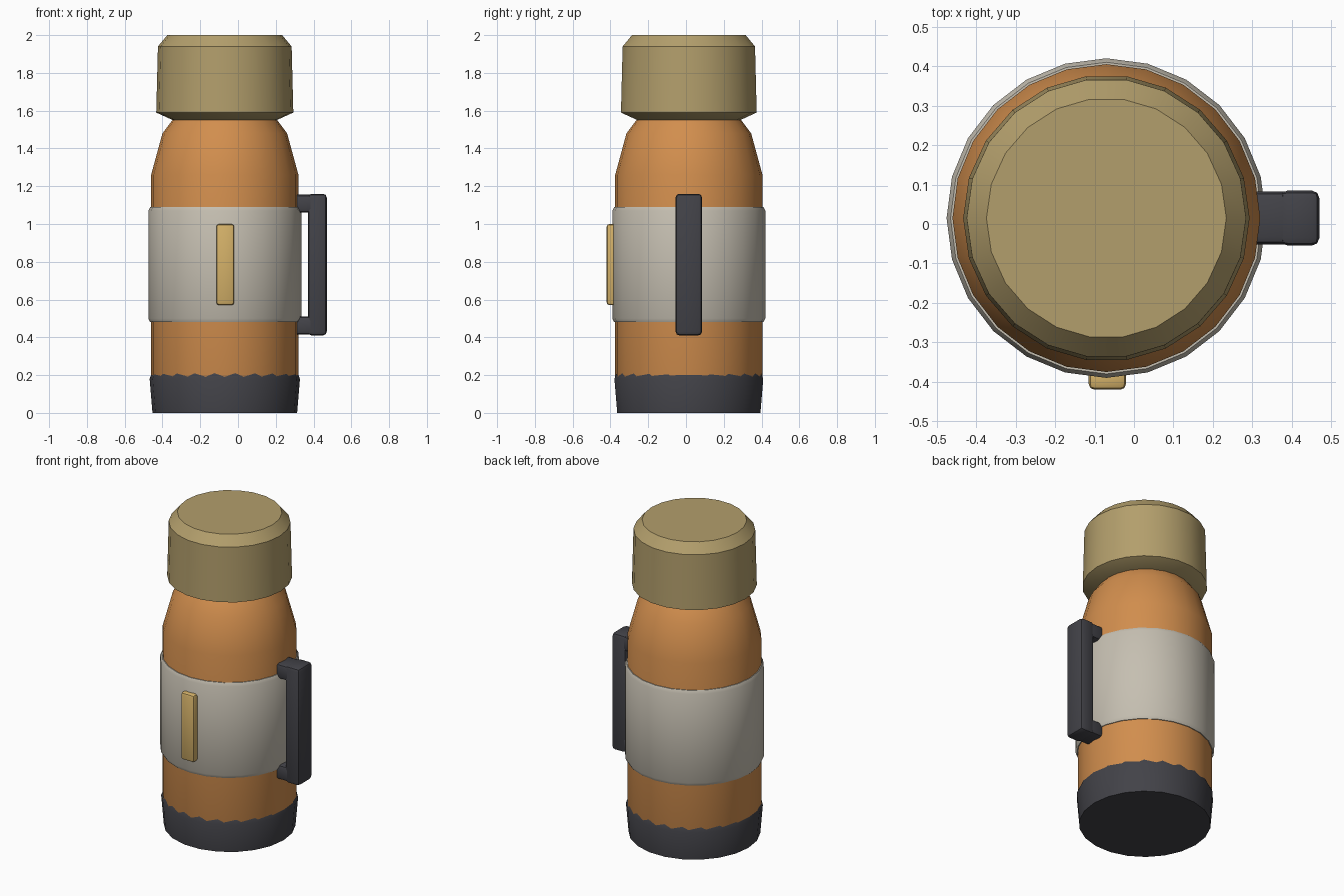
import bpy, bmesh, math
from mathutils import Vector

cube = bpy.data.objects.get("Cube")
if cube:
    bpy.data.objects.remove(cube, do_unlink=True)

CX, CY = -0.07, 0.015  # axis of the flask


def material(name, rgb):
    m = bpy.data.materials.new(name)
    m.use_nodes = True
    m.diffuse_color = (*rgb, 1)
    m.node_tree.nodes["Principled BSDF"].inputs["Base Color"].default_value = (*rgb, 1)
    return m


orange = material("burnt orange", (0.64, 0.27, 0.075))
tan = material("khaki tan", (0.45, 0.345, 0.15))
grey = material("warm grey", (0.56, 0.52, 0.44))
gold = material("pale gold", (0.66, 0.44, 0.14))
dark = material("charcoal", (0.055, 0.055, 0.065))


def finish(name, bm, mat, angle=30):
    bmesh.ops.recalc_face_normals(bm, faces=bm.faces)
    me = bpy.data.meshes.new(name)
    bm.to_mesh(me)
    bm.free()
    me.materials.append(mat)
    ob = bpy.data.objects.new(name, me)
    bpy.context.collection.objects.link(ob)
    bpy.ops.object.select_all(action='DESELECT')
    ob.select_set(True)
    bpy.context.view_layer.objects.active = ob
    bpy.ops.object.shade_smooth_by_angle(angle=math.radians(angle))
    return ob


def lathe(name, profile, sides, mat):
    """Capped solid of revolution from (radius, height) points."""
    bm = bmesh.new()
    rings = []
    for r, z in profile:
        rings.append([bm.verts.new((CX + r * math.cos(a), CY + r * math.sin(a), z))
                      for a in (math.tau * i / sides for i in range(sides))])
    for lo, hi in zip(rings, rings[1:]):
        for i in range(sides):
            j = (i + 1) % sides
            bm.faces.new((lo[i], lo[j], hi[j], hi[i]))
    bm.faces.new(rings[0])
    bm.faces.new(rings[-1])
    return finish(name, bm, mat)


def box(name, low, high, bevel, mat):
    """Box between two corners with bevelled edges."""
    low, high = Vector(low), Vector(high)
    bm = bmesh.new()
    bmesh.ops.create_cube(bm, size=1)
    for v in bm.verts:
        v.co = (low + high) / 2 + v.co * (high - low)
    bmesh.ops.bevel(bm, geom=bm.edges[:], offset=bevel, segments=2,
                    profile=0.5, affect='EDGES')
    return finish(name, bm, mat)


# Flask body, base, band and cap
lathe("body", [(0.37, 0.08), (0.39, 0.14), (0.39, 1.26), (0.33, 1.48),
               (0.27, 1.56)], 24, orange)
lathe("base", [(0.383, 0), (0.398, 0.18), (0.385, 0.215)], 22, dark)
lathe("band", [(0.395, 0.48), (0.405, 0.5), (0.405, 1.07), (0.395, 1.09)], 24, grey)
lathe("cap", [(0.275, 1.55), (0.363, 1.59), (0.354, 1.94), (0.304, 2)], 22, tan)

# Side handle
box("handle_grip", (0.37, -0.055, 0.41), (0.47, 0.085, 1.16), 0.02, dark)
for name, z in (("handle_lower_arm", 0.415), ("handle_upper_arm", 1.06)):
    box(name, (0.29, -0.052, z), (0.45, 0.082, z + 0.095), 0.02, dark)

# Front badge
box("front_badge", (-0.115, -0.42, 0.57), (-0.02, -0.365, 1.0), 0.015, gold)
